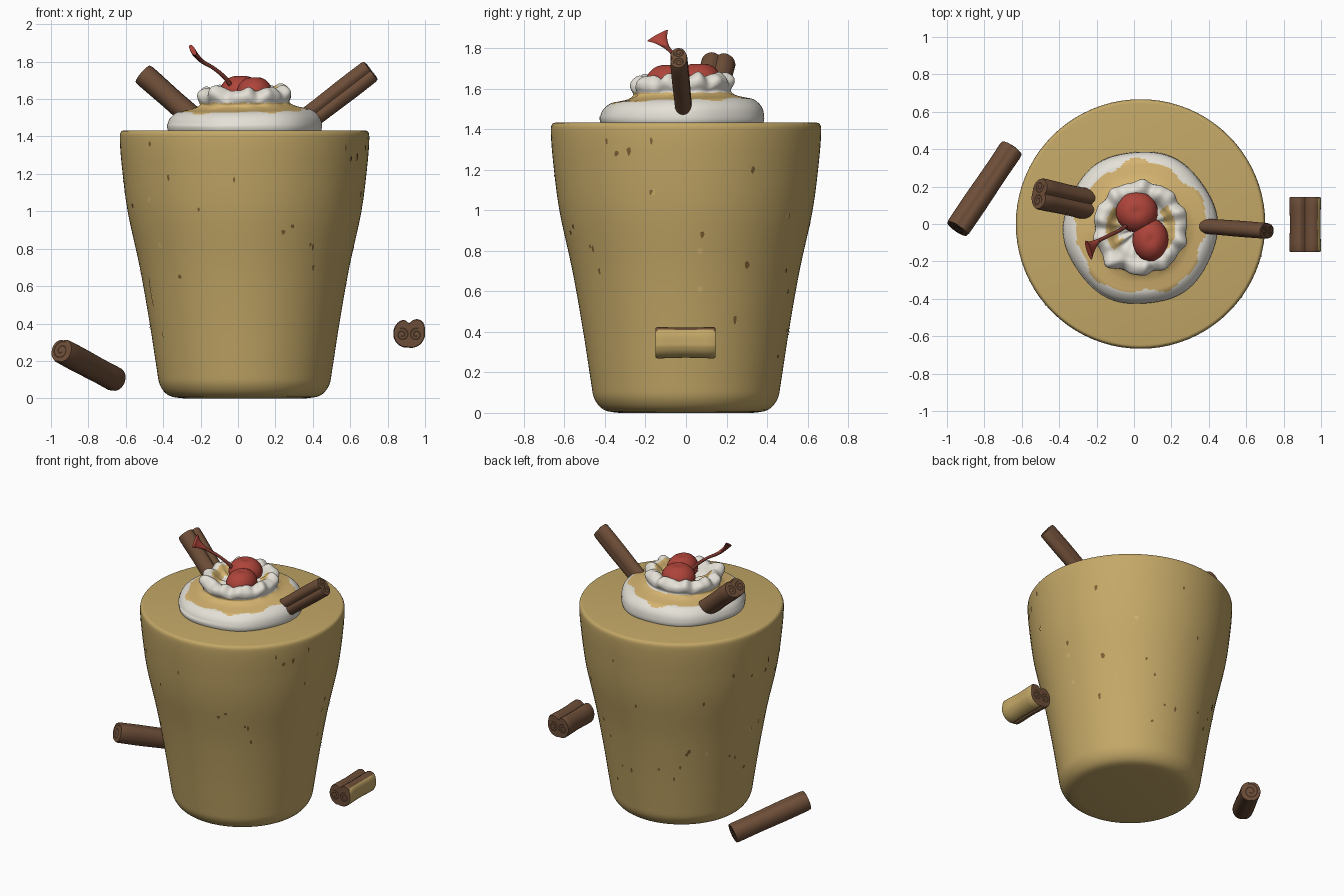
import bpy, bmesh, math, random
from mathutils import Vector as V

if "Cube" in bpy.data.objects:
    bpy.data.objects.remove(bpy.data.objects["Cube"])

random.seed(4)
CX = 0.035  # axis of the drink


def mat(name, *rgb):
    m = bpy.data.materials.new(name)
    m.diffuse_color = (*rgb, 1)
    m.use_nodes = True
    m.node_tree.nodes["Principled BSDF"].inputs["Base Color"].default_value = m.diffuse_color
    return m


TAN = mat("tan drink", 0.55, 0.39, 0.135)
SAUCE = mat("caramel sauce", 0.66, 0.45, 0.16)
CREAM = mat("white cream", 0.78, 0.75, 0.68)
BROWN = mat("cinnamon brown", 0.155, 0.076, 0.04)
DARK = mat("dark bark", 0.05, 0.026, 0.014)
SPECK = mat("brown speck", 0.2, 0.115, 0.035)
RED = mat("cherry red", 0.42, 0.058, 0.042)
STEM = mat("stem red brown", 0.2, 0.04, 0.028)


def finish(name, bm, mats, rule=None, recalc=True, angle=40):
    if recalc:
        bmesh.ops.recalc_face_normals(bm, faces=bm.faces)
    bm.normal_update()
    if rule:
        for f in bm.faces:
            f.material_index = rule(f)
    me = bpy.data.meshes.new(name)
    bm.to_mesh(me)
    bm.free()
    for m in mats:
        me.materials.append(m)
    ob = bpy.data.objects.new(name, me)
    bpy.context.collection.objects.link(ob)
    bpy.ops.object.select_all(action='DESELECT')
    ob.select_set(True)
    bpy.context.view_layer.objects.active = ob
    bpy.ops.object.shade_smooth_by_angle(angle=math.radians(angle))
    return ob


def smooth(pts, n):
    """Catmull-Rom curve through points of any dimension."""
    P = [pts[0]] + list(pts) + [pts[-1]]
    out = []
    for i in range(1, len(P) - 2):
        for k in range(n):
            t = k / n
            out.append([0.5 * (2 * b + (c - a) * t + (2 * a - 5 * b + 4 * c - d) * t * t
                        + (3 * b - a - 3 * c + d) * t ** 3)
                        for a, b, c, d in zip(*P[i - 1:i + 3])])
    return out + [list(pts[-1])]


def skin(bm, rings):
    """Join closed rings of points and cap both ends."""
    vs = [[bm.verts.new(p) for p in r] for r in rings]
    for a, b in zip(vs, vs[1:]):
        for i in range(len(a)):
            j = (i + 1) % len(a)
            bm.faces.new((a[i], a[j], b[j], b[i]))
    bm.faces.new(vs[0])
    bm.faces.new(vs[-1])


def angles(n):
    return [2 * math.pi * i / n for i in range(n)]


# drink body
body = smooth([(0.33, 0), (0.405, 0.015), (0.452, 0.07), (0.47, 0.16), (0.507, 0.4), (0.56, 0.7),
               (0.625, 1.0), (0.657, 1.25), (0.667, 1.39), (0.66, 1.425), (0.645, 1.432)], 4)
bm = bmesh.new()
skin(bm, [[(CX + r * math.cos(a), r * math.sin(a), z) for a in angles(80)] for r, z in body])
finish("drink_body", bm, [TAN])


# specks lying on the drink wall
def wall(z):
    for (r0, z0), (r1, z1) in zip(body, body[1:]):
        if z0 <= z <= z1:
            return r0 + (r1 - r0) * (z - z0) / (z1 - z0)
    return body[-1][0]


def specks(name, spots, m):
    bm = bmesh.new()
    for a, z, w, h in spots:
        ring = []
        for t in angles(7):
            k = random.uniform(0.6, 1.1)
            zz = z + h * k * math.sin(t)
            r = wall(zz) + 0.004
            b = a + w * k * math.cos(t) / r
            ring.append(bm.verts.new((CX + r * math.cos(b), r * math.sin(b), zz)))
        bm.faces.new(ring)
    finish(name, bm, [m], recalc=False)


def front(x, z):
    return -math.acos(max(-1, min(1, (x - CX) / wall(z)))), z


def right(y, z):
    return math.asin(max(-1, min(1, y / wall(z)))), z


dark = [front(*p) for p in [(-.02, 1.17), (-.37, 1.18), (-.47, 1.36), (-.56, 1.03), (.29, .92), (.24, .89),
                            (.4, .81), (.4, .7), (-.31, .65), (-.21, 1.01), (.6, 1.28), (.65, 1.09)]]
dark += [right(*p) for p in [(-.39, 1.34), (-.17, 1.34), (-.28, 1.29), (.33, 1.2), (-.47, .82), (.3, .73),
                             (.24, .46), (.08, .88), (.5, .6), (.45, .28)]]
dark += [(random.uniform(0.9, 3.4), random.uniform(0.3, 1.3)) for _ in range(18)]
light = [right(*p) for p in [(-.16, 1.09), (.07, .61), (.07, .8), (.5, .97)]]
light += [(random.uniform(2.2, 4), random.uniform(0.3, 1.2)) for _ in range(6)]
specks("dark_specks", [(*s, random.uniform(.008, .015), random.uniform(.011, .024)) for s in dark], SPECK)
specks("light_specks", [(*s, .015, .018) for s in light] + [(*front(-.46, .57), .014, .085)], SAUCE)

# whipped cream swirl, with sauce on the ledge and in the hollow
prof = smooth([(.395, 1.41), (.41, 1.45), (.397, 1.5), (.36, 1.535), (.32, 1.545), (.275, 1.555), (.24, 1.575),
               (.25, 1.605), (.245, 1.635), (.21, 1.66), (.175, 1.65), (.13, 1.61), (.02, 1.59)], 4)


def cream_point(r, z, a):
    up = max(0, min(1, (z - 1.56) / 0.05))
    w = math.sin(10 * a + 20 * r) + 0.5 * math.sin(17 * a + 1)
    k = 1 + 0.012 * math.sin(6 * a + 1) * (1 - up) + 0.028 * w * up
    tip = up * math.exp(-((a - 3.95) / 0.13) ** 2) * math.exp(-((r - .23) / .05) ** 2)
    zz = z + 0.009 * w * up + 0.03 * tip
    if z > 1.47:
        zz += 0.012 * math.sin(a + 0.6)
    r = r * k + 0.03 * tip
    return (CX + r * math.cos(a), -0.02 + r * math.sin(a), zz)


def cream_rule(f):
    c = f.calc_center_median()
    r, a = math.hypot(c.x - CX, c.y + .02), math.atan2(c.y + .02, c.x - CX)
    edge = .352 + .014 * math.sin(5 * a) + .01 * math.sin(11 * a + 2)
    ledge = c.z < 1.58 and .235 < r < edge and c.z > 1.5
    hollow = .12 < r < .185 and math.sin(a * 2 + 1.5) > .2
    return 1 if ledge or hollow else 0


bm = bmesh.new()
skin(bm, [[cream_point(r, z, a) for a in angles(160)] for r, z in prof])
finish("whipped_cream", bm, [CREAM, SAUCE], cream_rule, angle=80)

# two-lobed cherry
for name, c, s in [("cherry_back", (.015, .065, 1.637), (.112, .11, .092)),
                   ("cherry_front", (.088, -.085, 1.63), (.096, .115, .092))]:
    bm = bmesh.new()
    bmesh.ops.create_uvsphere(bm, u_segments=36, v_segments=20, radius=1)
    for v in bm.verts:
        dip = 1 - .12 * math.exp(-((v.co.x ** 2 + v.co.y ** 2) / .06)) * (v.co.z > 0)
        v.co = V((c[i] + s[i] * v.co[i] * dip for i in range(3)))
    finish(name, bm, [RED])


def frame(axis, hint):
    t = axis.normalized()
    v = (hint - t * hint.dot(t)).normalized()
    return t.cross(v), v


# cherry stem with flared tip: x, y, z, half thickness, half width
path = smooth([(-.03, 0, 1.66, .012, .012), (-.07, -.03, 1.715, .011, .011), (-.13, -.06, 1.765, .01, .01),
               (-.19, -.09, 1.80, .011, .012), (-.225, -.12, 1.835, .014, .032),
               (-.242, -.14, 1.862, .014, .06)], 5)
rings = []
for i, p in enumerate(path):
    q0, q1 = path[max(i - 1, 0)], path[min(i + 1, len(path) - 1)]
    u, v = frame(V(q1[:3]) - V(q0[:3]), V((0, 1, 0)))
    rings.append([V(p[:3]) + u * p[3] * math.cos(a) + v * p[4] * math.sin(a) for a in angles(12)])
bm = bmesh.new()
skin(bm, rings)
finish("cherry_stem", bm, [STEM, RED],
       lambda f: int(f.calc_center_median().z > 1.815 and (f.normal.x > .2 or f.normal.z > .3)))


# cinnamon sticks: rolled section with a groove facing the hint, spiral lines on the ends
def stick(name, p0, p1, hint, a, b, notch, lobes=2, square=False, rule=None):
    p0, p1 = V(p0), V(p1)
    u, v = frame(p1 - p0, V(hint))
    t = (p1 - p0).normalized()

    def section(k):
        n = 3.6 if square and math.cos(k) > 0 and math.sin(k) > -.25 else 2.15
        c, s = math.cos(k), math.sin(k)
        r = (abs(c) ** n + abs(s) ** n) ** (-1 / n)
        r *= 1 - notch * math.exp(-((k - math.pi / 2) / .24) ** 2)
        r *= 1 - .05 * math.exp(-((k - 4.6) / .15) ** 2)
        return u * a * r * c + v * b * r * s

    rings = []
    for i in range(13):
        f = i / 12
        k = (0.95 if i in (0, 12) else 1) + .02 * math.sin(7 * f + a * 90)
        f = (0, .03)[i == 1] if i < 2 else (1, .97)[i == 11] if i > 10 else f
        rings.append([p0.lerp(p1, f) + section(w) * k for w in angles(56)])
    bm = bmesh.new()
    skin(bm, rings)
    finish(name, bm, [BROWN, TAN], rule)

    # thin dark spirals
    bm = bmesh.new()
    for end, d in ((p0, -1), (p1, 1)):
        for side in ((-1, 1) if lobes == 2 else (1,)):
            c = end + t * d * .003 + (u * side * a * .45 - v * b * .08 if lobes == 2 else V())
            R = min(a * .42, b * .62) if lobes == 2 else a * .78
            prev = None
            for i in range(37):
                w = i / 36 * math.pi * 3.4
                e = (u * side * math.cos(w + 1.2) + v * math.sin(w + 1.2))
                r = R * (1 - .8 * i / 36)
                cur = [bm.verts.new(c + e * (r + h)) for h in (-.0045, .0045)]
                if prev:
                    bm.faces.new((prev[0], prev[1], cur[1], cur[0]))
                prev = cur
    bm.normal_update()
    for f in bm.faces:
        if f.normal.dot(t) * (1 if (f.calc_center_median() - p0).dot(t) > .01 else -1) < 0:
            f.normal_flip()
    finish(name + "_end_spirals", bm, [DARK], recalc=False)


stick("cinnamon_stick_left", (-.505, .162, 1.735), (-.2, .095, 1.465), (.6, 0, 1), .083, .063, .3)
stick("cinnamon_stick_right", (.71, -.038, 1.752), (.33, -.008, 1.46), (0, -1, 0), .064, .044, .28)
stick("loose_stick_left", (-.944, -.025, .255), (-.655, .402, .1), (0, 0, 1), .066, .066, .08, 1)
stick("loose_stick_right", (.915, -.15, .347), (.915, .145, .347), (0, 0, 1), .083, .077, .3, 2, True,
      lambda f: int(abs(f.normal.y) < .5 and f.normal.x * .9 - f.normal.z * .45 > .4
                    and f.calc_center_median().x > .9))
